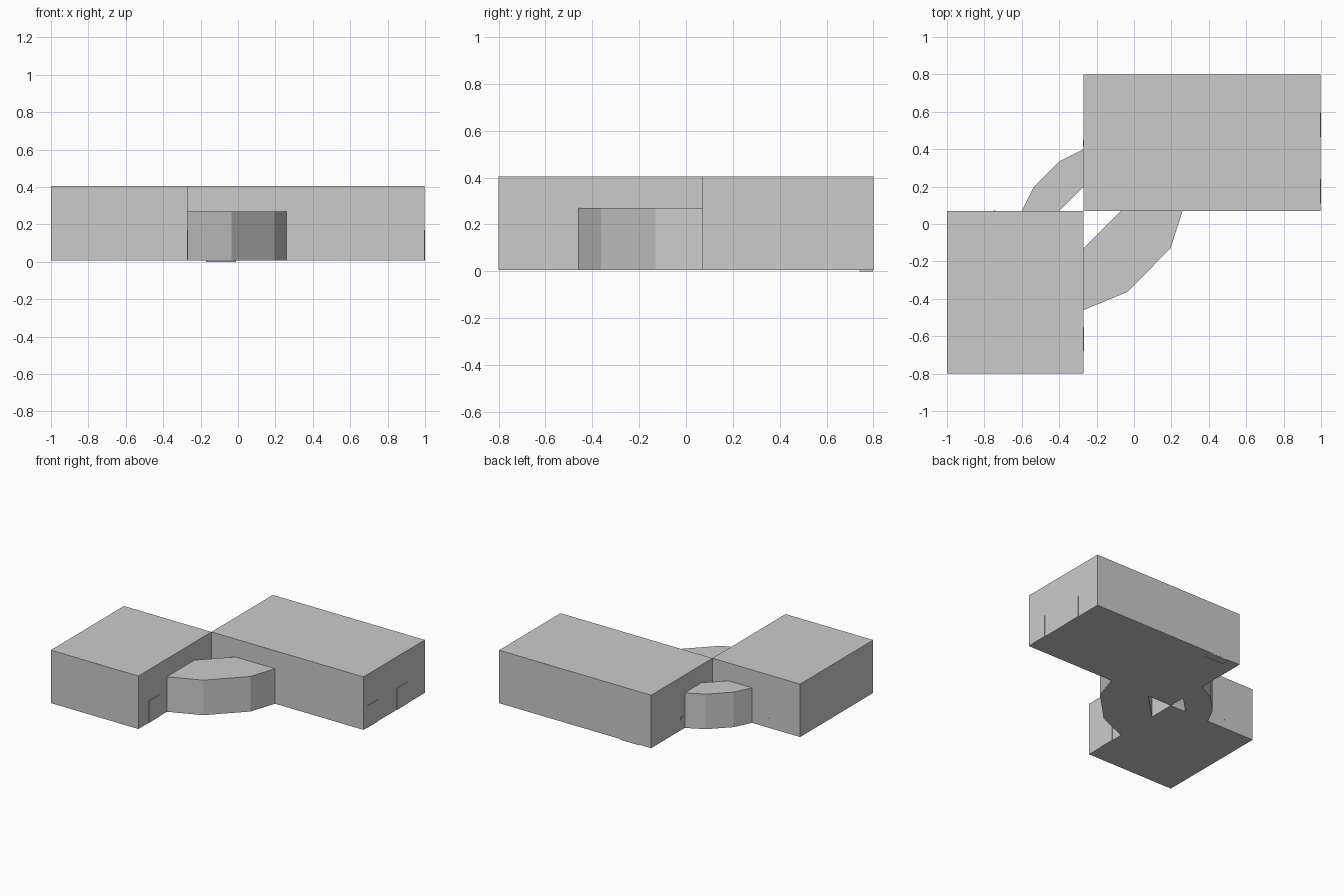
import bpy

if "Cube" in bpy.data.objects:
    bpy.data.objects.remove(bpy.data.objects["Cube"])

BASE, ROOF, LINK_TOP = 0.006, 0.405, 0.27


def prism(name, outline, z0, z1):
    """Extrude a counter-clockwise plan outline between two heights."""
    n = len(outline)
    verts = [(x, y, z) for z in (z0, z1) for x, y in outline]
    faces = [list(range(n))[::-1], list(range(n, 2 * n))]
    faces += [(i, (i + 1) % n, n + (i + 1) % n, n + i) for i in range(n)]
    mesh = bpy.data.meshes.new(name)
    mesh.from_pydata(verts, [], faces)
    obj = bpy.data.objects.new(name, mesh)
    bpy.context.collection.objects.link(obj)
    return obj


def box(name, x0, x1, y0, y1, z0, z1):
    return prism(name, [(x0, y0), (x1, y0), (x1, y1), (x0, y1)], z0, z1)


# Two main halls meeting at one corner
box("front_hall", -1, -0.27, -0.8, 0.07, BASE, ROOF)
box("rear_hall", -0.27, 0.997, 0.07, 0.8, BASE, ROOF)

# Faceted link wings around the corner, each leaving a small triangular court
prism("large_link", [(-0.27, -0.46), (-0.035, -0.363), (0.195, -0.13),
                     (0.26, 0.07), (-0.07, 0.07), (-0.27, -0.13)], BASE, LINK_TOP)
prism("small_link", [(-0.27, 0.4), (-0.4, 0.335), (-0.535, 0.2),
                     (-0.6, 0.07), (-0.4, 0.07), (-0.27, 0.2)], BASE, LINK_TOP)

# Thin door panels on the right-hand walls
for name, x, y0, y1 in (("rear_door_a", 0.997, 0.11, 0.24),
                        ("rear_door_b", 0.997, 0.465, 0.595),
                        ("front_door", -0.27, -0.68, -0.55)):
    box(name, x - 0.01, x + 0.003, y0, y1, BASE, 0.17)

# Small wall fittings facing the back left
box("rear_hall_fitting", -0.273, -0.265, 0.415, 0.45, 0.085, 0.105)
box("front_hall_fitting", -0.75, -0.74, 0.065, 0.073, 0.07, 0.08)

# Thin threshold under the back wall
box("threshold", -0.17, -0.01, 0.74, 0.799, 0.0, 0.01)
